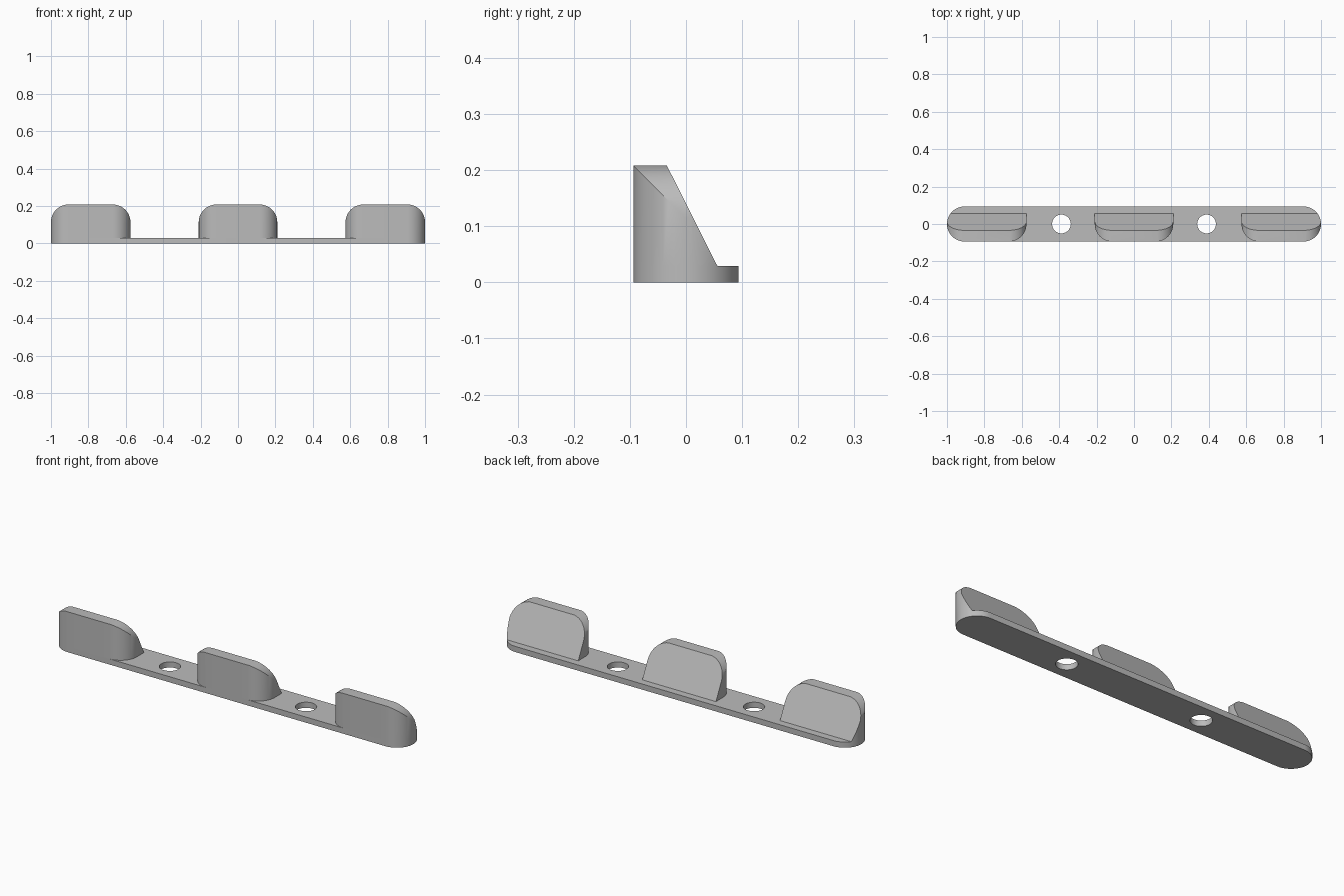
import bpy
import bmesh
from math import cos, sin, pi
from mathutils import Vector

R = 0.094          # half depth, also the corner radius
BASE_H = 0.029
TOP = 0.208
STEPS = 14         # segments per rounded corner

if "Cube" in bpy.data.objects:
    bpy.data.objects.remove(bpy.data.objects["Cube"])

grey = bpy.data.materials.new("plain grey")
grey.use_nodes = True
COLOUR = (0.5, 0.5, 0.5, 1)
grey.diffuse_color = COLOUR
grey.node_tree.nodes["Principled BSDF"].inputs["Base Color"].default_value = COLOUR


def arc(cx, cy, start):
    """Quarter circle of points, counter-clockwise from the start angle."""
    angles = [start + pi / 2 * i / STEPS for i in range(STEPS + 1)]
    return [(cx + R * cos(a), cy + R * sin(a)) for a in angles]


def outline(x0, x1, rounded):
    """Plan outline; rounded flags: front right, front left, back left, back right."""
    corners = [(x0, -R, 1, 1, pi), (x1, -R, -1, 1, 1.5 * pi),
               (x1, R, -1, -1, 0), (x0, R, 1, -1, pi / 2)]
    points = []
    for (x, y, sx, sy, start), is_round in zip(corners, rounded):
        points += arc(x + sx * R, y + sy * R, start) if is_round else [(x, y)]
    # neighbouring arcs share their end points
    return [p for i, p in enumerate(points)
            if (Vector(p) - Vector(points[i - 1])).length > 1e-5]


def prism(points, z0, z1):
    bm = bmesh.new()
    face = bm.faces.new([bm.verts.new((x, y, z0)) for x, y in points])
    top = bmesh.ops.extrude_face_region(bm, geom=[face])["geom"]
    bmesh.ops.translate(bm, vec=(0, 0, z1 - z0),
                        verts=[v for v in top if isinstance(v, bmesh.types.BMVert)])
    bmesh.ops.recalc_face_normals(bm, faces=bm.faces)
    return bm


def slice_off(bm, point, normal):
    """Cut away everything beyond the plane and close the cut."""
    cut = bmesh.ops.bisect_plane(bm, geom=bm.verts[:] + bm.edges[:] + bm.faces[:],
                                 dist=1e-5, plane_co=point, plane_no=normal,
                                 clear_outer=True)["geom_cut"]
    rim = [e for e in cut if isinstance(e, bmesh.types.BMEdge) and e.is_boundary]
    if rim:
        bmesh.ops.edgeloop_fill(bm, edges=rim)


def finish(name, bm):
    bmesh.ops.recalc_face_normals(bm, faces=bm.faces)
    mesh = bpy.data.meshes.new(name)
    bm.to_mesh(mesh)
    bm.free()
    mesh.materials.append(grey)
    obj = bpy.data.objects.new(name, mesh)
    bpy.context.collection.objects.link(obj)
    return obj


def activate(obj):
    bpy.ops.object.select_all(action='DESELECT')
    obj.select_set(True)
    bpy.context.view_layer.objects.active = obj


def smooth(obj):
    activate(obj)
    bpy.ops.object.shade_smooth_by_angle(angle=pi / 7)


def hook(name, x0, x1, rounded):
    bm = prism(outline(x0, x1, rounded), BASE_H, TOP)
    # rounded upper ends, one facet at a time
    for side, x in ((-1, x0), (1, x1)):
        curve = [Vector((x + side * (u - R), 0, TOP - R + v)) for u, v in arc(0, 0, 0)]
        for a, b in zip(curve, curve[1:]):
            d = b - a
            slice_off(bm, a, Vector((d.z * side, 0, -d.x * side)))
    # sloping back
    slice_off(bm, Vector((0, 0.056, BASE_H)), Vector((0, TOP - BASE_H, 0.09)))
    smooth(finish(name, bm))


# Base strip with two screw holes
base = finish("base_strip", prism(outline(-1, 1, (1, 1, 1, 1)), 0, BASE_H))
for x in (-0.388, 0.388):
    bpy.ops.mesh.primitive_cylinder_add(vertices=48, radius=0.05, depth=0.2,
                                        location=(x, 0, 0))
    cutter = bpy.context.object
    cutter.name = "hole_cutter"
    cutter.hide_render = True
    cutter.data.materials.append(grey)
    hole = base.modifiers.new("screw_hole", 'BOOLEAN')
    hole.operation = 'DIFFERENCE'
    hole.solver = 'EXACT'
    hole.object = cutter
    activate(base)
    bpy.ops.object.modifier_apply(modifier=hole.name)
    bpy.data.objects.remove(cutter)
smooth(base)

# Three upright hooks; the outer two follow the rounded strip ends
hook("right_hook", -1, -0.575, (1, 1, 0, 1))
hook("middle_hook", -0.21, 0.21, (1, 1, 0, 0))
hook("left_hook", 0.575, 1, (1, 1, 1, 0))
